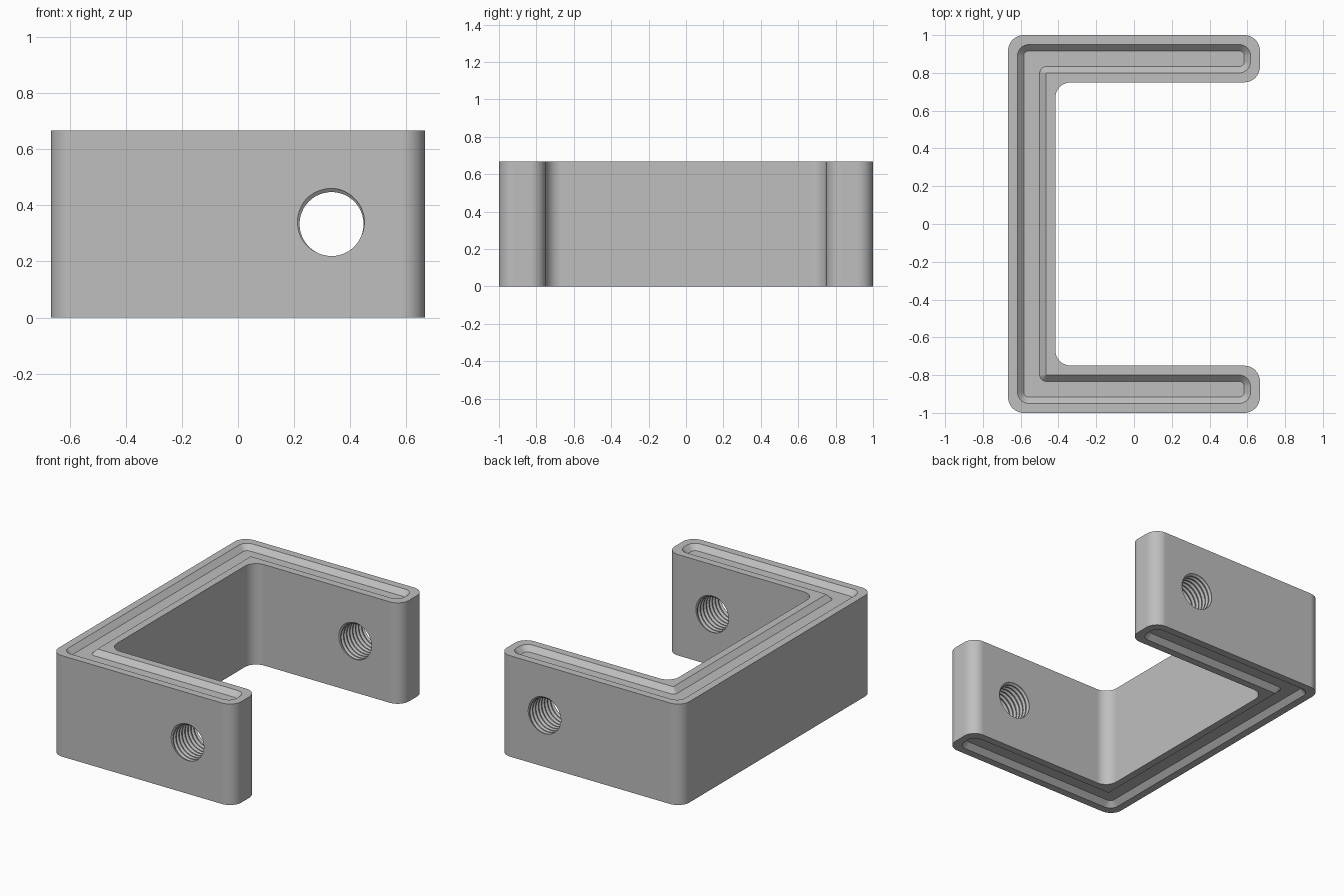
import bpy, bmesh, math
from mathutils import Vector

if "Cube" in bpy.data.objects:
    bpy.data.objects.remove(bpy.data.objects["Cube"])

H = 2 / 3            # height of the bracket
X = 2 / 3            # half width
WALL = 0.25

grey = bpy.data.materials.new("plain grey")
grey.diffuse_color = (0.52, 0.52, 0.52, 1)
grey.use_nodes = True
grey.node_tree.nodes["Principled BSDF"].inputs["Base Color"].default_value = grey.diffuse_color


def make_object(name, bm):
    bmesh.ops.recalc_face_normals(bm, faces=bm.faces)
    mesh = bpy.data.meshes.new(name)
    bm.to_mesh(mesh)
    bm.free()
    mesh.materials.append(grey)
    obj = bpy.data.objects.new(name, mesh)
    bpy.context.collection.objects.link(obj)
    return obj


def channel_outline(inset, r_out, r_in, segs=12):
    """C-shaped outline, inset from the wall edges, with rounded corners."""
    x0, x1, y1 = -X + inset, X - inset, 1 - inset
    xi, yi = -X + WALL - inset, 1 - WALL + inset
    corners = [(x0, -y1, r_out), (x1, -y1, r_out), (x1, -yi, r_out), (xi, -yi, r_in),
               (xi, yi, r_in), (x1, yi, r_out), (x1, y1, r_out), (x0, y1, r_out)]
    pts = []
    for i, (x, y, r) in enumerate(corners):
        p = Vector((x, y))
        a = (Vector(corners[i - 1][:2]) - p).normalized()
        b = (Vector(corners[(i + 1) % 8][:2]) - p).normalized()
        for k in range(segs + 1):
            t = k / segs * math.pi / 2
            pts.append(p + r * (a * (1 - math.sin(t)) + b * (1 - math.cos(t))))
    return pts


def loft(name, levels):
    """Join outlines stacked in z into a closed solid."""
    bm = bmesh.new()
    rings = [[bm.verts.new((p.x, p.y, z)) for p in pts] for z, pts in levels]
    n = len(rings[0])
    for lo, hi in zip(rings, rings[1:]):
        for i in range(n):
            j = (i + 1) % n
            bm.faces.new((lo[i], lo[j], hi[j], hi[i]))
    bm.faces.new(rings[0])
    bm.faces.new(rings[-1])
    return make_object(name, bm)


def thread_cutter(name, y_face):
    """Solid helical screw running along y through one arm."""
    n, pitch, turns = 48, 0.031, 11
    minor, major = 0.114, 0.127
    profile = [(0.0, minor), (0.25, minor), (0.56, major), (0.69, major)]
    p = len(profile)
    y0 = y_face - pitch * (1.32 + 0.0)
    bm = bmesh.new()
    grid = []
    for k in range(p * turns):
        off, r = profile[k % p]
        row = []
        for j in range(n):
            a = -2 * math.pi * j / n
            y = y0 + pitch * (k // p + off + j / n)
            row.append(bm.verts.new((1 / 3 + r * math.cos(a), y, H / 2 + r * math.sin(a))))
        grid.append(row)

    def vert(k, j):
        return grid[k][j] if j < n else grid[k + p][0]

    last = p * turns - p - 1
    for k in range(last):
        for j in range(n):
            bm.faces.new((vert(k, j), vert(k, j + 1), vert(k + 1, j + 1), vert(k + 1, j)))
    # close both ends with fans
    for k, step in ((0, -1), (last, 1)):
        loop = [vert(k, j) for j in range(n)]
        loop += [grid[k + i][0] for i in range(p, 0, -1)]
        y = sum(v.co.y for v in loop) / len(loop)
        hub = bm.verts.new((1 / 3, y + step * 0.02, H / 2))
        for i in range(len(loop)):
            bm.faces.new((loop[i], loop[(i + 1) % len(loop)], hub))
    return make_object(name, bm)


# body: rounded C-shaped channel
body = channel_outline(0, 0.083, 0.083)
bracket = loft("channel_bracket", [(0, body), (H, body)])

# grooves with sloped walls on the top and bottom rims
rim = channel_outline(0.05, 0.06, 0.001)
floor = channel_outline(0.083, 0.027, 0.034)
D = 0.033
cutters = [
    loft("top_groove_cutter", [(H - D, floor), (H, rim), (H + 0.05, rim)]),
    loft("bottom_groove_cutter", [(-0.05, rim), (0, rim), (D, floor)]),
    # threaded holes through both arms
    thread_cutter("front_thread_cutter", -1.0),
    thread_cutter("back_thread_cutter", 0.75),
]

bpy.context.view_layer.objects.active = bracket
bracket.select_set(True)
for cutter in cutters:
    cutter.hide_render = True
    mod = bracket.modifiers.new("cut", 'BOOLEAN')
    mod.operation = 'DIFFERENCE'
    mod.solver = 'EXACT'
    mod.object = cutter
    bpy.ops.object.modifier_apply(modifier=mod.name)
    bpy.data.objects.remove(cutter)

# smooth rounded corners while the flat walls stay flat
bpy.ops.object.shade_smooth_by_angle(angle=math.radians(25))
weighted = bracket.modifiers.new("flat walls", 'WEIGHTED_NORMAL')
weighted.keep_sharp = True
